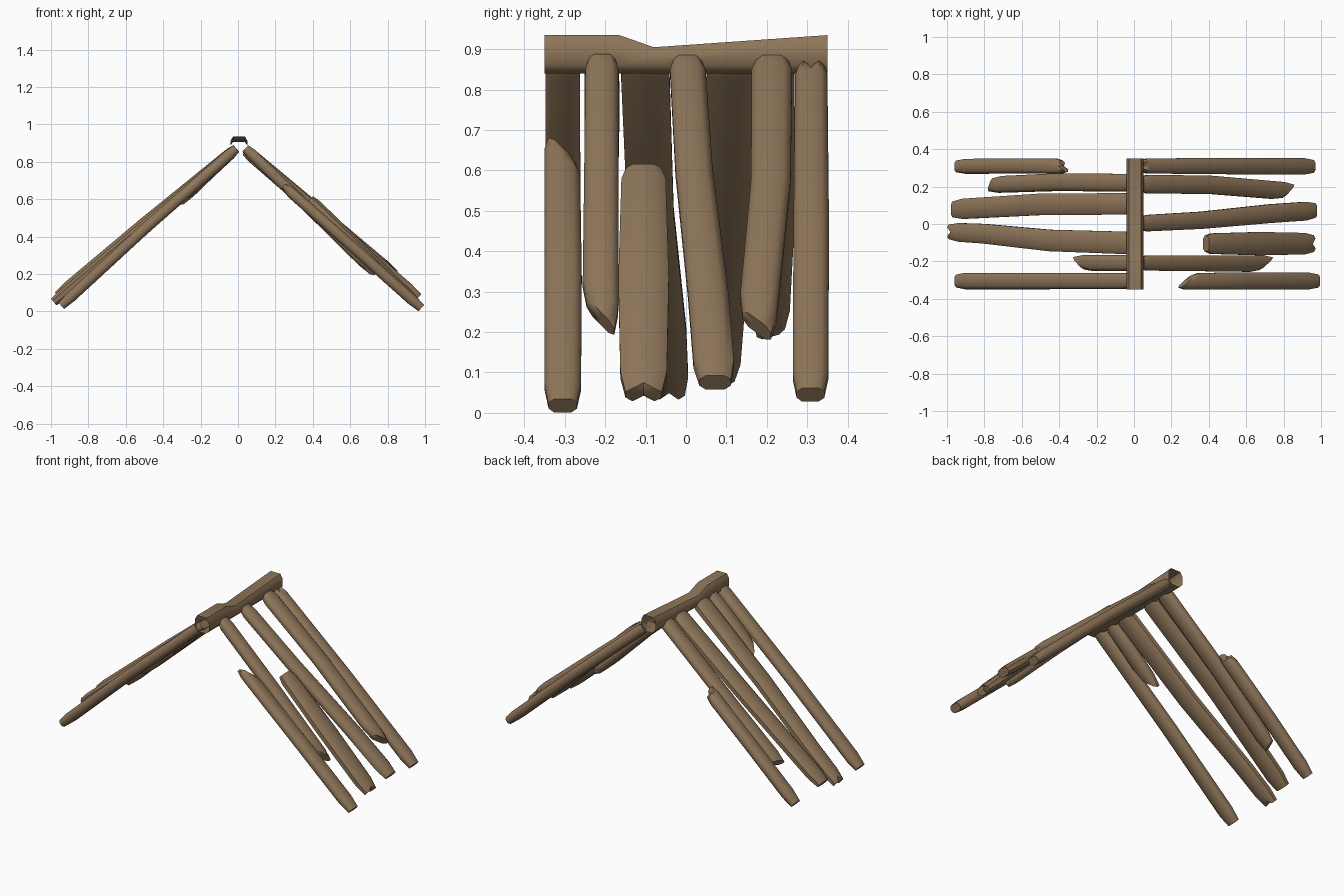
import bpy, bmesh, math
from mathutils import Vector

if "Cube" in bpy.data.objects:
    bpy.data.objects.remove(bpy.data.objects["Cube"])

bark = bpy.data.materials.new("weathered brown wood")
bark.diffuse_color = (0.27, 0.178, 0.10, 1)
bark.use_nodes = True
bark.node_tree.nodes["Principled BSDF"].inputs["Base Color"].default_value = bark.diffuse_color


def finish(name, bm, angle):
    bmesh.ops.recalc_face_normals(bm, faces=bm.faces)
    me = bpy.data.meshes.new(name)
    bm.to_mesh(me)
    bm.free()
    me.materials.append(bark)
    ob = bpy.data.objects.new(name, me)
    bpy.context.collection.objects.link(ob)
    bpy.ops.object.select_all(action='DESELECT')
    ob.select_set(True)
    bpy.context.view_layer.objects.active = ob
    bpy.ops.object.shade_smooth_by_angle(angle=math.radians(angle))
    return ob


def skin(bm, rings):
    rings = [[bm.verts.new(p) for p in r] for r in rings]
    n = len(rings[0])
    for a, b in zip(rings, rings[1:]):
        for i in range(n):
            j = (i + 1) % n
            bm.faces.new((a[i], a[j], b[j], b[i]))
    return rings


# flattened log section: (across, through)
SECTION = [(-.5, -.22), (-.3, -.5), (0, -.5), (.3, -.5), (.5, -.22),
           (.5, .22), (.3, .5), (0, .5), (-.3, .5), (-.5, .22)]


def log(name, pts, skew=(0, 0), notch=(0, 0), thick=0.058):
    """pts: (x, y, z, width) from the ridge down; skew slants the ends,
    notch splits them in the middle."""
    p = [Vector(q[:3]) for q in pts]
    w = [q[3] for q in pts]
    slope = p[-1] - p[0]
    slope.y = 0
    slope.normalize()
    side = Vector((0, 1, 0))
    normal = slope.cross(side)
    taper = 0.07
    d0 = (p[1] - p[0]).normalized()
    d1 = (p[-1] - p[-2]).normalized()
    # ring: centre, width, scale, skew, notch shift
    rings = [(p[0], w[0], .78, skew[0], notch[0]),
             (p[0] + d0 * taper * .6, w[0], 1, skew[0], 0)]
    rings += [(p[i], w[i], 1, 0, 0) for i in range(1, len(p) - 1)]
    rings += [(p[-1] - d1 * taper, w[-1], 1, skew[1], 0),
              (p[-1], w[-1], .78, skew[1], -notch[1])]
    bm = bmesh.new()
    r = skin(bm, [[c + side * (u * wd * s) + normal * (v * thick * s)
                   + slope * (sk * u + (nt if u == 0 else 0))
                   for u, v in SECTION] for c, wd, s, sk, nt in rings])
    for ring in (r[0], r[-1]):
        c = bm.verts.new(sum((v.co for v in ring), Vector()) / len(ring))
        for i in range(len(ring)):
            bm.faces.new((ring[i], ring[(i + 1) % len(ring)], c))
    finish(name, bm, 50)


# hollow open-ended ridge beam with a worn dip in the top
bm = bmesh.new()
rings = []
for y, top in ((-.35, .935), (-.165, .935), (-.08, .905), (.35, .935)):
    k = min(.025, (top - .84) * .3)
    rings.append([Vector((x + .005, y, z)) for x, z in (
        (-.046, .862), (-.026, .84), (.026, .84), (.046, .862),
        (.046, top - k), (.032, top), (-.032, top), (-.046, top - k))])
skin(bm, rings)
finish("ridge_beam", bm, 50)

# right slope
log("right_log_1", [(.04, .31, .855, .08), (.5, .31, .455, .088), (.955, .308, .045, .088)],
    notch=(.025, 0))
log("right_log_2", [(.04, .213, .868, .10), (.40, .21, .568, .098), (.82, .175, .215, .09)],
    skew=(0, .08))
log("right_log_3", [(.04, .003, .868, .088), (.36, .02, .595, .092), (.72, .055, .29, .10),
                    (.965, .072, .075, .10)])
log("right_log_4", [(.385, -.105, .60, .11), (.67, -.105, .325, .125), (.955, -.105, .045, .115)],
    notch=(0, .02))
log("right_log_5", [(.04, -.208, .872, .082), (.38, -.21, .55, .085), (.70, -.212, .235, .088)],
    skew=(0, .1))
log("right_log_6", [(.28, -.306, .64, .088), (.63, -.304, .33, .092), (.98, -.305, .018, .09)],
    skew=(.1, 0))

# left slope
log("left_log_1", [(-.375, .31, .565, .08), (-.66, .31, .31, .082), (-.945, .308, .045, .08)],
    skew=(.04, 0), notch=(.02, 0))
log("left_log_2", [(-.01, .22, .872, .095), (-.4, .224, .53, .095), (-.76, .21, .205, .09)],
    skew=(0, -.03))
log("left_log_3", [(-.01, .108, .872, .115), (-.5, .105, .475, .115), (-.965, .078, .085, .108)])
log("left_log_4", [(-.01, -.102, .872, .12), (-.45, -.088, .50, .115), (-.8, -.052, .205, .105),
                   (-.985, -.042, .05, .10)], notch=(0, .025))
log("left_log_5", [(-.01, -.208, .87, .085), (-.15, -.208, .74, .087), (-.29, -.21, .605, .085)],
    skew=(0, .08))
log("left_log_6", [(-.01, -.305, .87, .085), (-.5, -.305, .44, .088), (-.945, -.305, .03, .088)])
